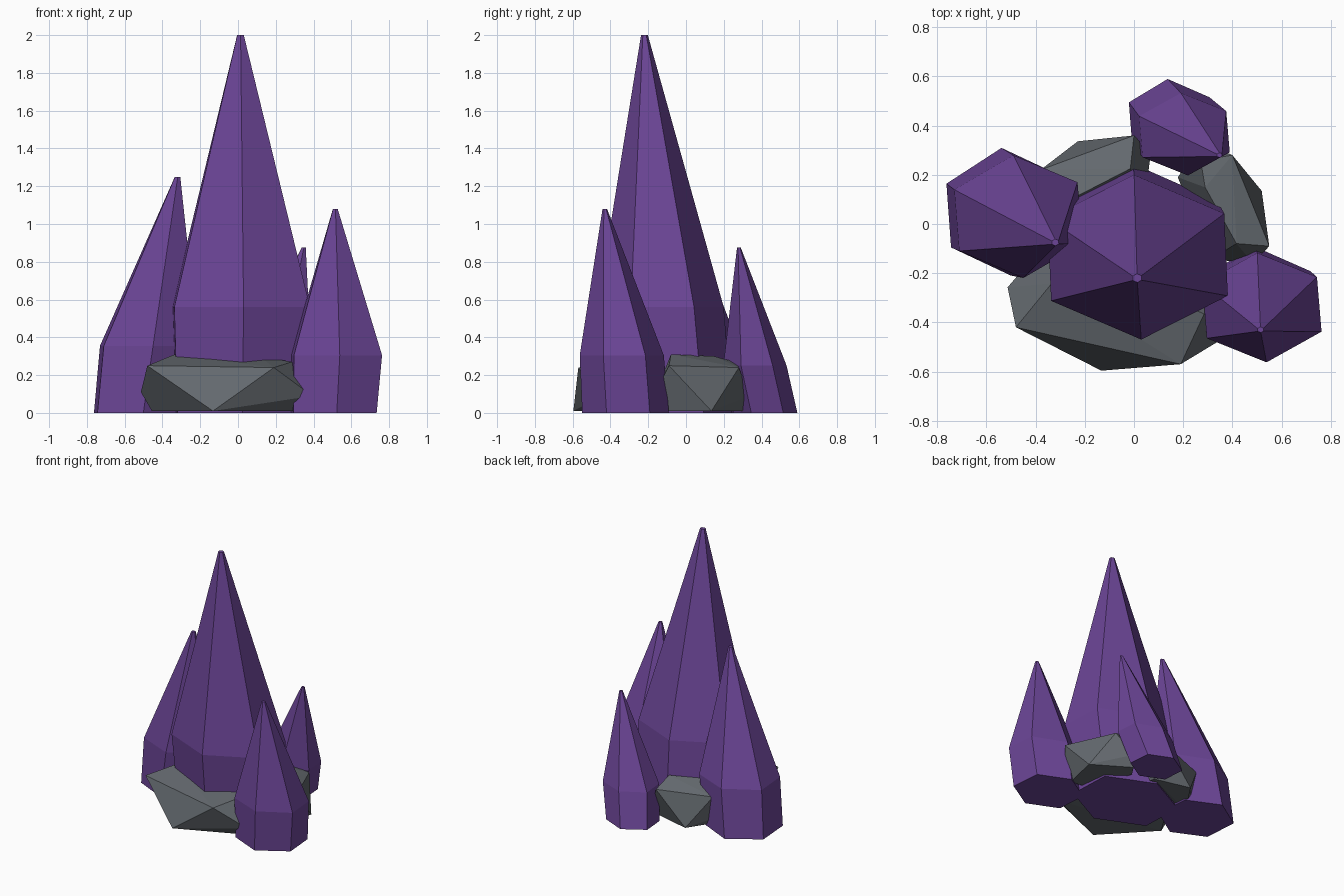
import bpy, bmesh
from math import sin, cos, radians
from mathutils import Vector

if "Cube" in bpy.data.objects:
    bpy.data.objects.remove(bpy.data.objects["Cube"])


def material(name, color):
    mat = bpy.data.materials.new(name)
    mat.use_nodes = True
    mat.diffuse_color = color
    bsdf = next(n for n in mat.node_tree.nodes if n.type == "BSDF_PRINCIPLED")
    bsdf.inputs["Base Color"].default_value = color
    bsdf.inputs["Roughness"].default_value = 0.8
    return mat


purple = material("crystal purple", (0.15, 0.06, 0.31, 1))
grey = material("stone grey", (0.125, 0.14, 0.155, 1))


def finish(name, bm, mat):
    bmesh.ops.recalc_face_normals(bm, faces=bm.faces[:])
    mesh = bpy.data.meshes.new(name)
    bm.to_mesh(mesh)
    bm.free()
    mesh.materials.append(mat)
    obj = bpy.data.objects.new(name, mesh)
    bpy.context.collection.objects.link(obj)
    return obj


def crystal(name, turn, *rings):
    """Six-sided leaning crystal; each ring is (x, y, z, x radius, y radius)."""
    bm = bmesh.new()
    loops = []
    for x, y, z, rx, ry in rings:
        angles = [radians(turn + 30 + 60 * i) for i in range(6)]
        loops.append([bm.verts.new((x + rx * cos(a), y + ry * sin(a), z)) for a in angles])
    for low, high in zip(loops, loops[1:]):
        for i in range(6):
            j = (i + 1) % 6
            bm.faces.new((low[i], low[j], high[j], high[i]))
    bm.faces.new(loops[0][::-1])
    bm.faces.new(loops[-1])
    return finish(name, bm, purple)


# Crystals: base ring, shoulder ring, blunt tip
crystal("main_crystal", 2, (0.01, -0.08, 0, 0.39, 0.325),
        (0.015, -0.135, 0.56, 0.415, 0.335), (0.013, -0.22, 2, 0.02, 0.018))
crystal("front_left_crystal", 4, (0.505, -0.32, 0, 0.255, 0.23),
        (0.52, -0.34, 0.305, 0.27, 0.223), (0.515, -0.43, 1.08, 0.014, 0.012))
crystal("right_crystal", 4, (-0.52, 0.05, 0, 0.27, 0.26),
        (-0.47, 0.03, 0.355, 0.29, 0.25), (-0.32, -0.075, 1.25, 0.016, 0.014))
crystal("back_crystal", 4, (0.15, 0.42, 0, 0.19, 0.17),
        (0.205, 0.365, 0.25, 0.205, 0.168), (0.348, 0.28, 0.875, 0.012, 0.01))

# Shared rock shape: (along the rim, outward, height)
ROCK = [(-0.5, 0, 0.25), (0.5, 0, 0.24), (0.05, 0.14, 0.01), (0.75, -0.24, 0.09),
        (0.68, -0.32, 0.01), (-0.6, -0.22, 0.11), (-0.52, -0.25, 0.01),
        (-0.35, -0.3, 0.31), (0.3, -0.38, 0.3), (0.57, -0.32, 0.27),
        (-0.4, -0.6, 0.03), (0.5, -0.6, 0.03)]


def rock(name, start, end):
    """Faceted rock whose upper rim runs from start to end."""
    start, end = Vector(start), Vector(end)
    along = end - start
    outward = Vector((along.y, -along.x))
    bm = bmesh.new()
    for u, v, z in ROCK:
        p = (start + end) / 2 + along * u + outward * v
        bm.verts.new((p.x, p.y, z))
    hull = bmesh.ops.convex_hull(bm, input=bm.verts[:])
    loose = [v for v in bm.verts if not v.link_faces]
    bmesh.ops.delete(bm, geom=loose, context="VERTS")
    return finish(name, bm, grey)


# Rocks wedged between the crystals
rock("front_rock", (-0.48, -0.42), (0.19, -0.57))
rock("left_rock", (0.55, -0.09), (0.4, 0.28))
rock("back_rock", (0, 0.36), (-0.38, 0.22))
